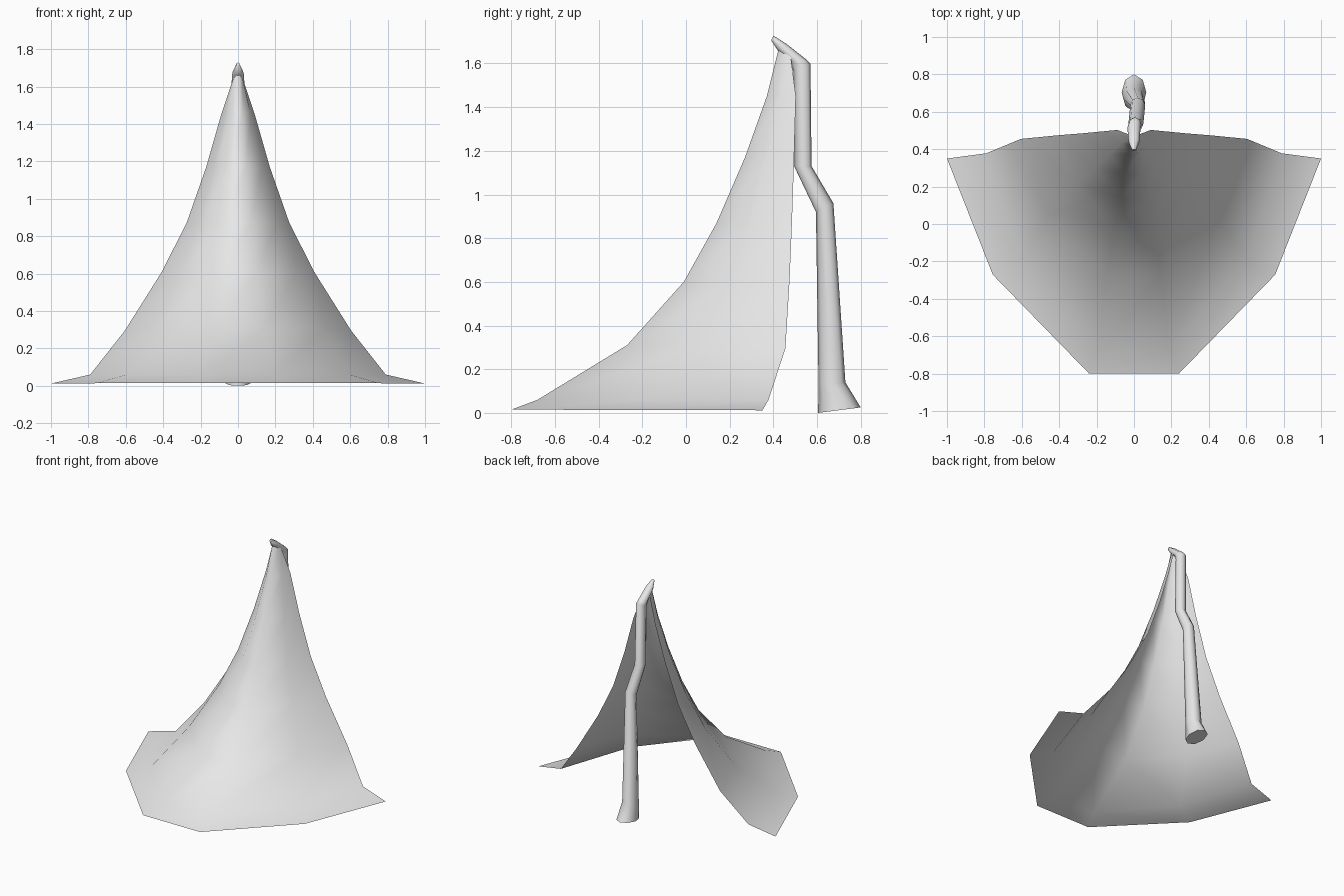
import bpy, bmesh
from math import sin, cos, pi

cube = bpy.data.objects.get("Cube")
if cube:
    bpy.data.objects.remove(cube, do_unlink=True)

grey = bpy.data.materials.new("light_grey")
grey.use_nodes = True
grey.diffuse_color = (0.8, 0.8, 0.8, 1)
grey.node_tree.nodes["Principled BSDF"].inputs["Base Color"].default_value = (0.8, 0.8, 0.8, 1)


def loft(name, rows, closed):
    """Skin a list of point rows; closed rows become a capped tube."""
    bm = bmesh.new()
    rings = [[bm.verts.new(p) for p in row] for row in rows]
    n = len(rings[0])
    for low, high in zip(rings, rings[1:]):
        for i in range(n if closed else n - 1):
            j = (i + 1) % n
            bm.faces.new((low[i], low[j], high[j], high[i]))
    if closed:
        bm.faces.new(rings[0][::-1])
        bm.faces.new(rings[-1])
        bmesh.ops.recalc_face_normals(bm, faces=bm.faces)
    mesh = bpy.data.meshes.new(name)
    bm.to_mesh(mesh)
    bm.free()
    mesh.materials.append(grey)
    mesh.shade_smooth()
    obj = bpy.data.objects.new(name, mesh)
    bpy.context.collection.objects.link(obj)
    return obj


# Draped cloth, open at the back: half width, back y, back z, front y, front z
levels = [
    (1.00, 0.35, 0.012, -0.80, 0.015),
    (0.79, 0.378, 0.06, -0.68, 0.06),
    (0.605, 0.455, 0.295, -0.27, 0.31),
    (0.41, 0.474, 0.605, -0.01, 0.60),
    (0.275, 0.485, 0.87, 0.14, 0.87),
    (0.17, 0.495, 1.17, 0.27, 1.17),
    (0.09, 0.503, 1.45, 0.37, 1.45),
    (0.03, 0.48, 1.63, 0.425, 1.67),
]


def cloth_row(w, back_y, back_z, front_y, front_z):
    # Each half row runs from the back edge past the side to the front
    half = []
    for x, t in ((1, 1), (0.755, 0.46), (0.24, 0)):
        half.append((w * x, front_y + t * (back_y - front_y),
                     front_z + t * (back_z - front_z)))
    return [(-x, y, z) for x, y, z in half] + half[::-1]


loft("tent_cloth", [cloth_row(*level) for level in levels], False)

# Bent pole: front edge (y, z), rear edge (y, z), half width, sideways shift
sections = [
    ((0.605, 0.0), (0.80, 0.025), 0.066, 0),
    ((0.607, 0.13), (0.73, 0.14), 0.056, 0),
    ((0.595, 0.92), (0.675, 0.96), 0.04, 0.02),
    ((0.495, 1.13), (0.575, 1.13), 0.04, 0.01),
    ((0.493, 1.56), (0.57, 1.60), 0.035, 0.005),
    ((0.475, 1.61), (0.555, 1.615), 0.035, 0),
    ((0.42, 1.66), (0.46, 1.69), 0.03, 0),
    ((0.39, 1.705), (0.40, 1.728), 0.01, 0),
]


def pole_row(front, rear, half_width, shift, sides=8):
    row = []
    for i in range(sides):
        a = 2 * pi * i / sides
        t = (1 + cos(a)) / 2
        row.append((shift + half_width * sin(a),
                    front[0] + t * (rear[0] - front[0]),
                    front[1] + t * (rear[1] - front[1])))
    return row


pole = loft("tent_pole", [pole_row(*s) for s in sections], True)

# Keep the end caps of the pole crisp
bpy.ops.object.select_all(action='DESELECT')
pole.select_set(True)
bpy.context.view_layer.objects.active = pole
bpy.ops.object.shade_smooth_by_angle(angle=pi / 3)
